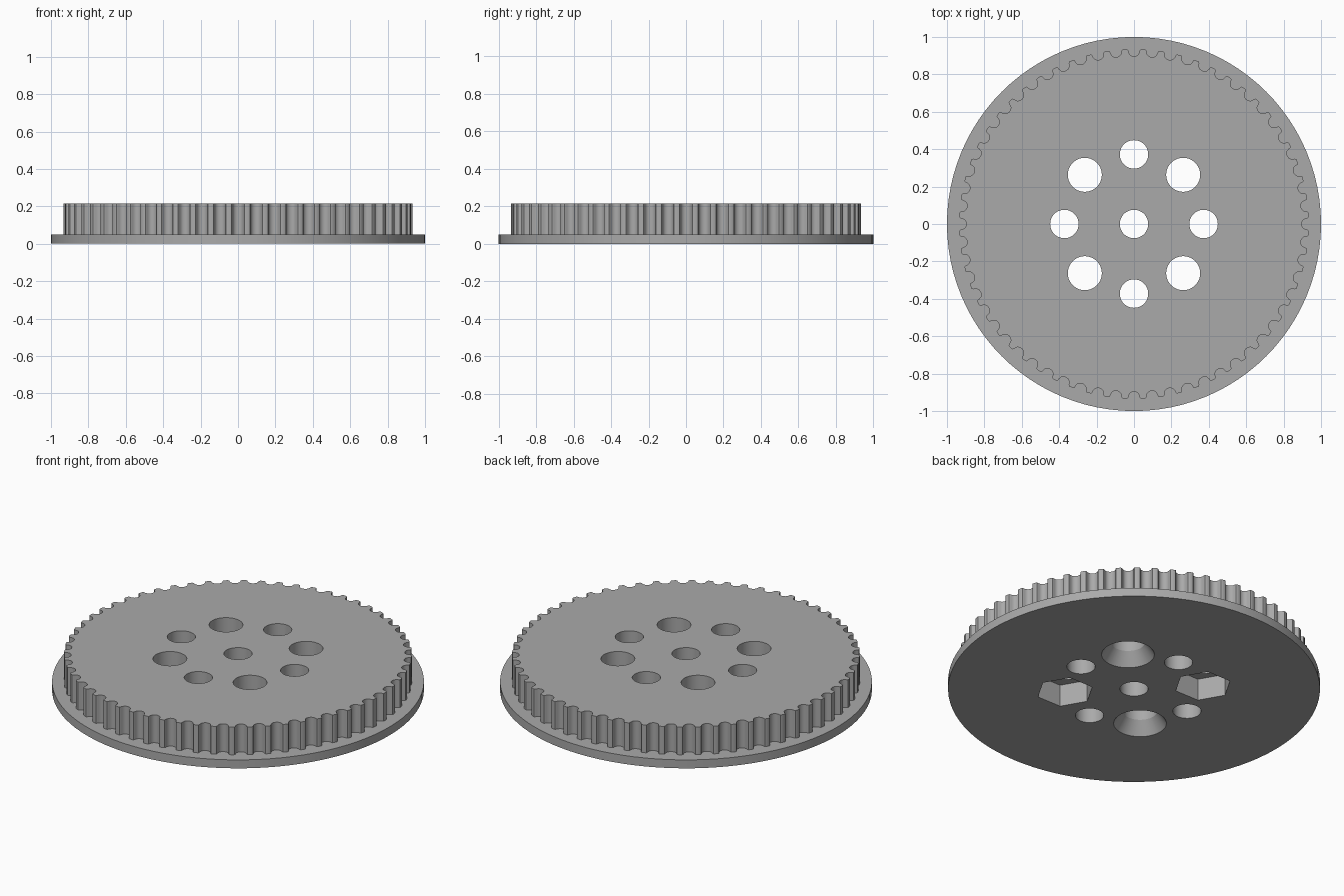
import bpy
import bmesh
from math import sin, cos, pi, radians, sqrt

cube = bpy.data.objects.get("Cube")
if cube:
    bpy.data.objects.remove(cube, do_unlink=True)

TEETH = 60
TIP_R = 0.935
FLANGE_H = 0.05
TOP = 0.215
HOLE_RING = 0.372

grey = bpy.data.materials.new("plain grey")
grey.use_nodes = True
colour = (0.4, 0.4, 0.4, 1)
grey.diffuse_color = colour
grey.node_tree.nodes["Principled BSDF"].inputs["Base Color"].default_value = colour


def new_object(name, bm):
    bmesh.ops.recalc_face_normals(bm, faces=bm.faces[:])
    mesh = bpy.data.meshes.new(name)
    bm.to_mesh(mesh)
    bm.free()
    obj = bpy.data.objects.new(name, mesh)
    bpy.context.collection.objects.link(obj)
    mesh.materials.append(grey)
    return obj


def prism(name, outline, z0, z1):
    """Extrude a closed outline between two heights."""
    bm = bmesh.new()
    face = bm.faces.new([bm.verts.new((x, y, z0)) for x, y in outline])
    up = bmesh.ops.extrude_face_region(bm, geom=[face])["geom"]
    for v in up:
        if isinstance(v, bmesh.types.BMVert):
            v.co.z = z1
    return new_object(name, bm)


def cone(name, r0, r1, z0, z1, x=0, y=0, sides=48):
    bm = bmesh.new()
    bmesh.ops.create_cone(bm, cap_ends=True, segments=sides,
                          radius1=r0, radius2=r1, depth=z1 - z0)
    bmesh.ops.translate(bm, verts=bm.verts[:], vec=(x, y, (z0 + z1) / 2))
    return new_object(name, bm)


def combine(target, other, operation):
    """Apply a boolean and remove the helper."""
    mod = target.modifiers.new(operation, "BOOLEAN")
    mod.operation = operation
    mod.solver = "EXACT"
    mod.object = other
    graph = bpy.context.evaluated_depsgraph_get()
    mesh = bpy.data.meshes.new_from_object(target.evaluated_get(graph))
    target.modifiers.clear()
    target.data = mesh
    bpy.data.objects.remove(other, do_unlink=True)


# Half of one rounded belt groove: sideways offset, depth below the tip circle
half = [(0.039, 0), (0.034, 0.002), (0.031, 0.0065), (0.0285, 0.017),
        (0.0235, 0.0268), (0.0187, 0.0316), (0.0129, 0.0351), (0.0066, 0.0372)]
groove = ([(-s, d) for s, d in half] + [(0, 0.038)] + half[::-1])

# Toothed rim: one groove centred on each axis
outline = []
for i in range(TEETH):
    a = 2 * pi * i / TEETH
    for s, d in groove:
        r = sqrt(TIP_R ** 2 - s ** 2) - d
        outline.append((r * cos(a) - s * sin(a), r * sin(a) + s * cos(a)))

pulley = cone("pulley_wheel", 1, 1, 0, FLANGE_H, sides=96)
combine(pulley, prism("toothed_rim", outline, FLANGE_H / 2, TOP), "UNION")

# Centre bore and four small holes on the axes
cutters = [cone("bore", 0.076, 0.076, -0.1, 0.4)]
for k in range(8):
    a = radians(45 * k)
    x, y = HOLE_RING * cos(a), HOLE_RING * sin(a)
    if k % 2 == 0:
        cutters.append(cone("small_hole", 0.076, 0.076, -0.1, 0.4, x, y))
        continue
    cutters.append(cone("bolt_hole", 0.091, 0.091, -0.1, 0.4, x, y))
    if k % 4 == 1:
        # Countersink opening downwards
        slope = (0.142 - 0.091) / 0.075
        cutters.append(cone("countersink", 0.142 + slope * 0.02, 0.091,
                            -0.02, 0.075, x, y))
    else:
        # Six-sided nut pocket
        nut = [(x + 0.155 * cos(radians(60 * j)), y + 0.155 * sin(radians(60 * j)))
               for j in range(6)]
        cutters.append(prism("nut_pocket", nut, -0.1, 0.13))

for c in cutters:
    combine(pulley, c, "DIFFERENCE")

# Smooth the round walls, keep the edges sharp
bpy.ops.object.select_all(action="DESELECT")
pulley.select_set(True)
bpy.context.view_layer.objects.active = pulley
bpy.ops.object.shade_smooth_by_angle(angle=radians(30))
